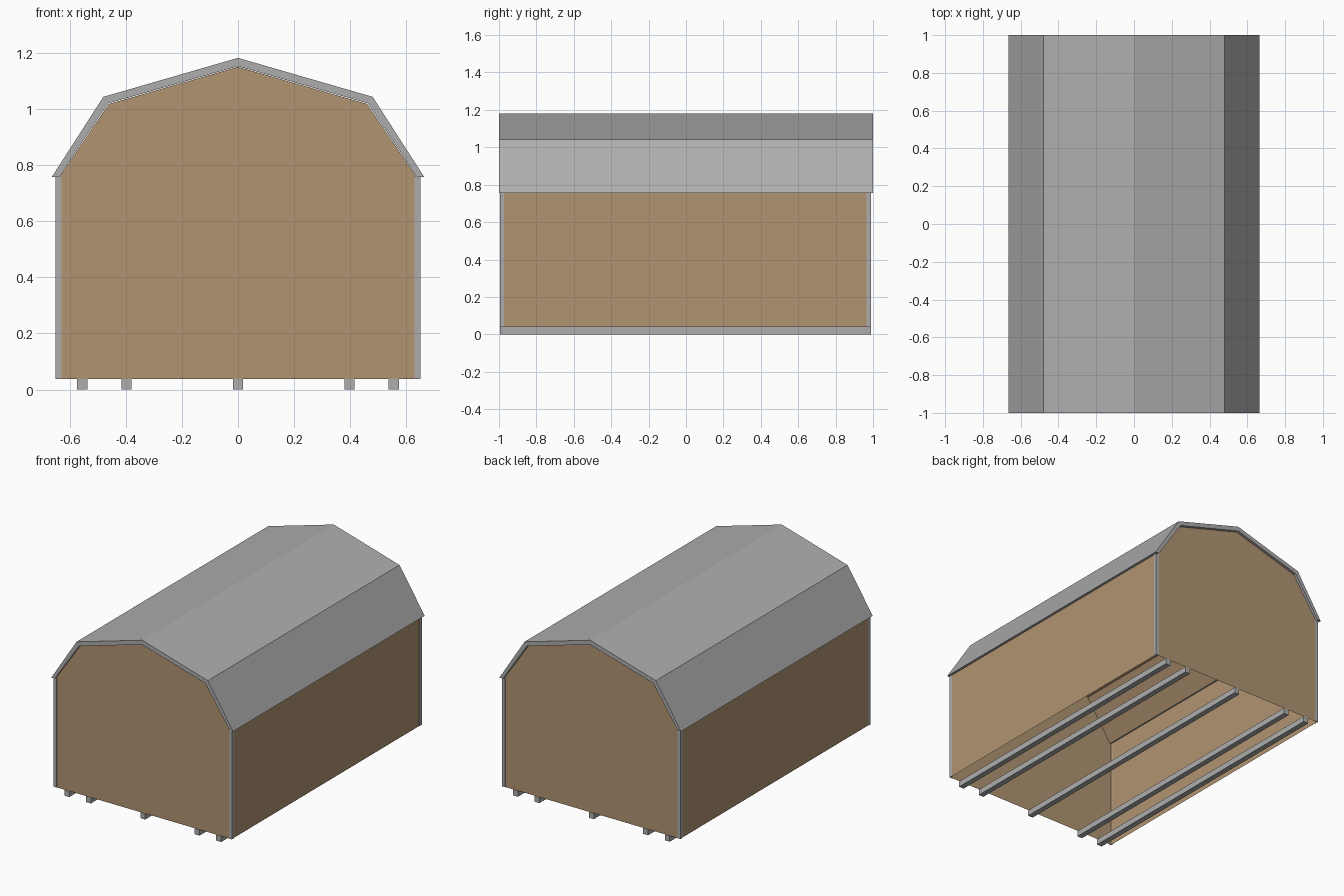
import bpy, bmesh

if "Cube" in bpy.data.objects:
    bpy.data.objects.remove(bpy.data.objects["Cube"])


def material(name, rgb):
    m = bpy.data.materials.new(name)
    m.diffuse_color = (*rgb, 1)
    m.use_nodes = True
    m.node_tree.nodes["Principled BSDF"].inputs["Base Color"].default_value = m.diffuse_color
    return m


GREY = material("grey metal", (0.423, 0.423, 0.423))
TAN = material("tan siding", (0.44, 0.296, 0.165))

Y0, Y1 = -0.994, 0.988      # body ends
WALL, FLOOR, EAVE = 0.648, 0.038, 0.757


def extrude(name, profile, lo, hi, mat, axis="y", skip=()):
    """Extrude a closed profile along y or z, leaving out the sides in skip."""
    bm = bmesh.new()
    place = (lambda a, b, t: (a, t, b)) if axis == "y" else (lambda a, b, t: (a, b, t))
    ends = [[bm.verts.new(place(a, b, t)) for a, b in profile] for t in (lo, hi)]
    n = len(profile)
    for end in ends:
        bm.faces.new(end)
    for i in range(n):
        if i not in skip:
            j = (i + 1) % n
            bm.faces.new((ends[0][i], ends[0][j], ends[1][j], ends[1][i]))
    bmesh.ops.recalc_face_normals(bm, faces=bm.faces[:])
    mesh = bpy.data.meshes.new(name)
    bm.to_mesh(mesh)
    bm.free()
    mesh.materials.append(mat)
    obj = bpy.data.objects.new(name, mesh)
    bpy.context.collection.objects.link(obj)
    return obj


def mirrored(right):
    """Complete a half profile that runs from the bottom right to the ridge."""
    return right + [(-x, z) for x, z in reversed(right) if x > 0]


# Walls, gables and ceiling; open underneath, eave ledges left to the roof
body = mirrored([(WALL, FLOOR), (WALL, EAVE), (0.637, EAVE), (0.460, 1.018), (0, 1.150)])
extrude("barn_body", body, Y0 + 0.003, Y1 - 0.003, TAN, skip=(1, 6, 8))

# Gambrel roof slab
outer = mirrored([(0.664, EAVE), (0.480, 1.043), (0, 1.182)])
inner = mirrored([(0.639, EAVE), (0.462, 1.020), (0, 1.152)])
extrude("roof", outer + inner[::-1], -1, 1, GREY)

# L-shaped corner trims
X, W, T = 0.651, 0.022, 0.003
for sx, side in ((-1, "left"), (1, "right")):
    for yc, sy, end in ((Y0, -1, "front"), (Y1, 1, "back")):
        pts = [(0, 0), (W, 0), (W, T), (T, T), (T, W), (0, W)]
        trim = [(sx * (X - a), yc - sy * b) for a, b in pts]
        extrude(f"corner_trim_{end}_{side}", trim, FLOOR, EAVE, GREY, axis="z")

# Floor runners
for i, x in enumerate((-0.555, -0.397, 0, 0.397, 0.555)):
    h = 0.018
    extrude(f"runner_{i + 1}", [(x - h, 0), (x + h, 0), (x + h, FLOOR), (x - h, FLOOR)],
            Y0, Y1, GREY)
